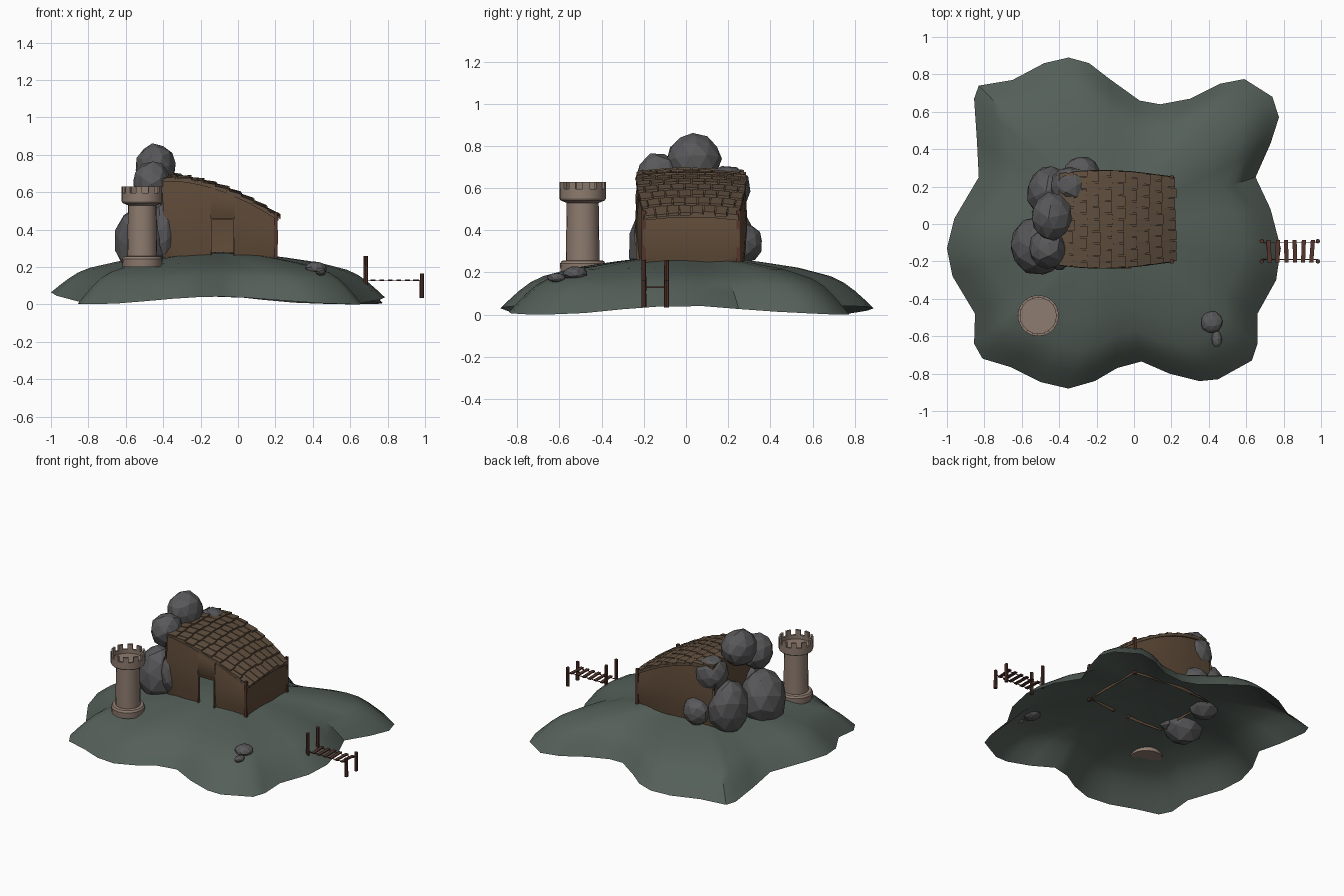
import bpy, bmesh, math, random
from mathutils import Vector, Matrix, Euler

if "Cube" in bpy.data.objects:
    bpy.data.objects.remove(bpy.data.objects["Cube"])

random.seed(4)

def mat(name, c):
    m = bpy.data.materials.new(name)
    m.diffuse_color = (*c, 1)
    m.use_nodes = True
    m.node_tree.nodes["Principled BSDF"].inputs["Base Color"].default_value = m.diffuse_color
    return m

GRASS = mat("grass", (.09, .115, .10))
WOOD = mat("wall_wood", (.115, .07, .04))
SHINGLE = mat("shingle", (.12, .08, .05))
STONE = mat("stone", (.10, .10, .105))
BRICK = mat("tower_stone", (.27, .20, .16))
DARK = mat("dark_wood", (.09, .035, .025))

def finish(name, bm, m, smooth=None, normals=True):
    if normals:
        bmesh.ops.recalc_face_normals(bm, faces=bm.faces)
    me = bpy.data.meshes.new(name)
    bm.to_mesh(me)
    bm.free()
    ob = bpy.data.objects.new(name, me)
    bpy.context.collection.objects.link(ob)
    me.materials.append(m)
    if smooth:
        bpy.ops.object.select_all(action='DESELECT')
        ob.select_set(True)
        bpy.context.view_layer.objects.active = ob
        bpy.ops.object.shade_smooth_by_angle(angle=math.radians(smooth))
    return ob

def hexa(bm, pts):
    """Box from 4 bottom + 4 top corners."""
    v = [bm.verts.new(p) for p in pts]
    for f in ((3, 2, 1, 0), (4, 5, 6, 7), (0, 1, 5, 4), (1, 2, 6, 5), (2, 3, 7, 6), (3, 0, 4, 7)):
        bm.faces.new([v[i] for i in f])

def box(bm, x0, x1, y0, y1, z0, z1):
    hexa(bm, [(x, y, z) for z in (z0, z1) for x, y in ((x0, y0), (x1, y0), (x1, y1), (x0, y1))])

# Island: open shell with a wavy outline
outline = [(.785, -.13), (.73, .08), (.65, .25), (.73, .43), (.775, .57), (.74, .68), (.59, .775),
           (.46, .75), (.30, .67), (.14, .64), (.03, .66), (-.13, .775), (-.24, .86), (-.35, .89),
           (-.48, .86), (-.65, .77), (-.83, .74), (-.855, .67), (-.84, .45), (-.83, .25), (-.96, .03),
           (-1, -.13), (-.97, -.28), (-.85, -.48), (-.855, -.64), (-.81, -.72), (-.66, -.765),
           (-.5, -.845), (-.35, -.88), (-.21, -.84), (-.09, -.77), (.04, -.735), (.19, -.8),
           (.35, -.84), (.45, -.83), (.63, -.73), (.66, -.64), (.66, -.48), (.76, -.3)]
cx, cy, peak = -.1, 0, .28
bm = bmesh.new()
rings = []
for s, g in ((1, 0), (.95, .17), (.9, .33), (.84, .49), (.77, .61), (.6, .77), (.4, .88), (.2, .97)):
    ring = []
    for x, y in outline:
        a = math.atan2(y - cy, x - cx)
        rim = .042 * math.cos(2 * a) ** 2 + .028 * max(0, -math.cos(a)) ** 8
        ring.append(bm.verts.new((cx + (x - cx) * s, cy + (y - cy) * s, rim + (peak - rim) * g)))
    rings.append(ring)
n = len(outline)
for a, b in zip(rings, rings[1:]):
    for i in range(n):
        j = (i + 1) % n
        bm.faces.new((a[i], a[j], b[j], b[i]))
top = bm.verts.new((cx, cy, peak))
for i in range(n):
    bm.faces.new((rings[-1][i], rings[-1][(i + 1) % n], top))
finish("island", bm, GRASS, 35, False)

# House helpers: curved roof height and bulging half width
YC = .025
def roof_z(x):
    return .685 - .21 * max(0, (x + .36) / .575) ** 1.8
def half(x):
    return .225 + .037 * math.sin(math.pi * min(1, max(0, (.21 - x) / .75)))
def roof_pt(x, v, off):
    return (x, YC + v * half(x), roof_z(x) + off - .015 * v * v)

# Walls: front (with doorway), back, low end and high end
bm = bmesh.new()
xs = [-.40, -.3, -.22, -.145, -.02, .06, .13, .2]
def wall_strip(pa, pb, z0a, z0b, za, zb, out, k=5):
    prev = None
    for i in range(k + 1):
        t = i / k
        row = []
        for p, z0, z1, o in ((pa, z0a, za, out[0]), (pb, z0b, zb, out[1])):
            bulge = .015 * math.sin(math.pi * t)
            row.append(bm.verts.new((p[0] + o[0] * bulge, p[1] + o[1] * bulge, z0 + (z1 - z0) * t)))
        if prev:
            bm.faces.new((prev[0], prev[1], row[1], row[0]))
        prev = row
for side in (-1, 1):
    for a, b in zip(xs, xs[1:]):
        low = .455 if side < 0 and a == -.145 else .24
        oa = (1 if a == .2 else 0, side)
        ob = (1 if b == .2 else 0, side)
        wall_strip((a, YC + side * (half(a) - .012)), (b, YC + side * (half(b) - .012)),
                   low, low, roof_z(a) - .008, roof_z(b) - .008, (oa, ob))
for x, o in ((.2, 1), (-.40, -1)):
    w = half(x) - .012
    for i in range(4):
        y0, y1 = YC - w + w * i / 2, YC - w + w * (i + 1) / 2
        wall_strip((x, y0), (x, y1), .24, .24, roof_z(x), roof_z(x),
                   ((o, -1 if i == 0 else 0), (o, 1 if i == 3 else 0)))
bmesh.ops.remove_doubles(bm, verts=bm.verts, dist=.0005)
finish("house_walls", bm, WOOD, 30)

# Door lining
bm = bmesh.new()
for x0, x1, z0, z1 in ((-.149, -.142, .25, .458), (-.023, -.016, .25, .458), (-.149, -.016, .452, .46)):
    box(bm, x0, x1, -.238, -.218, z0, z1)
finish("door_frame", bm, WOOD)

# Roof deck
bm = bmesh.new()
rx = [-.40 + .617 * i / 12 for i in range(13)]
vs = [-1, -.5, 0, .5, 1]
for a, b in zip(rx, rx[1:]):
    for c, d in zip(vs, vs[1:]):
        hexa(bm, [roof_pt(x, v, o) for o in (-.012, .003) for x, v in ((a, c), (b, c), (b, d), (a, d))])
finish("roof_deck", bm, SHINGLE)

# Staggered shingles
bm = bmesh.new()
ROWS, COLS = 9, 8
for r in range(ROWS):
    x0 = -.39 + .61 * r / ROWS
    for c in range(COLS + r % 2):
        v0 = -1 + 2 * (c - .5 * (r % 2)) / COLS + .012
        v1 = min(1, v0 + 2 / COLS - .024)
        v0 = max(-1, v0)
        x1 = x0 + .61 / ROWS + random.uniform(-.004, .008)
        lift = random.uniform(.013, .018)
        hexa(bm, [roof_pt(x, v, o) for q in (0, 1)
                  for x, v, o in ((x0, v0, .002 + .004 * q), (x1, v0, .003 + (lift - .003) * q),
                                  (x1, v1, .003 + (lift - .003) * q), (x0, v1, .002 + .004 * q))])
finish("roof_shingles", bm, SHINGLE)

# Corner posts
bm = bmesh.new()
for y in (-.2, .25):
    box(bm, .193, .212, y - .01, y + .01, .23, .495)
finish("house_corner_posts", bm, DARK)

# Faceted boulders
def boulder(name, c, r):
    bm = bmesh.new()
    bmesh.ops.create_icosphere(bm, subdivisions=2, radius=1)
    rot = Euler([random.uniform(0, 3) for _ in range(3)]).to_matrix()
    for v in bm.verts:
        p = rot @ v.co * random.uniform(.95, 1.03)
        v.co = Vector(c) + Vector((p.x * r[0], p.y * r[1], p.z * r[2]))
    bmesh.ops.dissolve_limit(bm, angle_limit=math.radians(17), verts=bm.verts, edges=bm.edges)
    finish(name, bm, STONE)

for i, (c, r) in enumerate([
        ((-.51, -.12, .34), (.155, .16, .195)), ((-.40, -.15, .38), (.075, .10, .16)),
        ((-.46, -.13, .65), (.105, .11, .12)), ((-.44, .04, .735), (.11, .13, .125)),
        ((-.45, .17, .37), (.125, .145, .19)), ((-.34, .20, .59), (.11, .11, .12)),
        ((-.28, .28, .34), (.095, .085, .095)),
        ((.415, -.525, .195), (.06, .06, .035)), ((.443, -.615, .175), (.028, .045, .022))]):
    boulder("boulder_%d" % (i + 1), c, r)

# Tower: lathed body with hollow crown
TX, TY, SEG = -.512, -.49, 20
def ring_pt(r, i, z):
    a = 2 * math.pi * i / SEG
    return (TX + r * math.cos(a), TY + r * math.sin(a), z)
profile = [(.105, .2), (.108, .242), (.1, .255), (.08, .258), (.076, .53), (.105, .542),
           (.11, .55), (.11, .595), (.096, .595), (.096, .568)]
bm = bmesh.new()
prev = None
for r, z in profile:
    row = [bm.verts.new(ring_pt(r, i, z)) for i in range(SEG)]
    if prev:
        for i in range(SEG):
            j = (i + 1) % SEG
            bm.faces.new((prev[i], prev[j], row[j], row[i]))
    else:
        bm.faces.new(row[::-1])
    prev = row
bm.faces.new(prev)
finish("tower", bm, BRICK, 30)

# Tower battlements
bm = bmesh.new()
for i in range(0, SEG, 2):
    hexa(bm, [ring_pt(r, i + k, z) for z in (.594, .63) for r, k in ((.096, 0), (.11, 0), (.11, 1), (.096, 1))])
finish("tower_battlements", bm, BRICK)

# Footbridge: posts, planks and ropes
bm = bmesh.new()
for x, z0, z1 in ((.683, .10, .26), (.983, .035, .165)):
    for y in (-.2, -.092):
        bmesh.ops.create_cone(bm, cap_ends=True, segments=8, radius1=.012, radius2=.011, depth=z1 - z0,
                              matrix=Matrix.Translation((x, y, (z0 + z1) / 2)))
finish("bridge_posts", bm, DARK, 40)
bm = bmesh.new()
for i in range(6):
    x = .722 + .046 * i
    d = random.uniform(-.005, .005)
    hexa(bm, [(x + a + s * d, -.145 + s * .06, z) for z in (.127, .134)
              for a, s in ((-.011, -1), (.011, -1), (.011, 1), (-.011, 1))])
finish("bridge_planks", bm, DARK)
bm = bmesh.new()
for y in (-.19, -.1):
    box(bm, .683, .983, y - .002, y + .002, .124, .128)
finish("bridge_ropes", bm, DARK)
